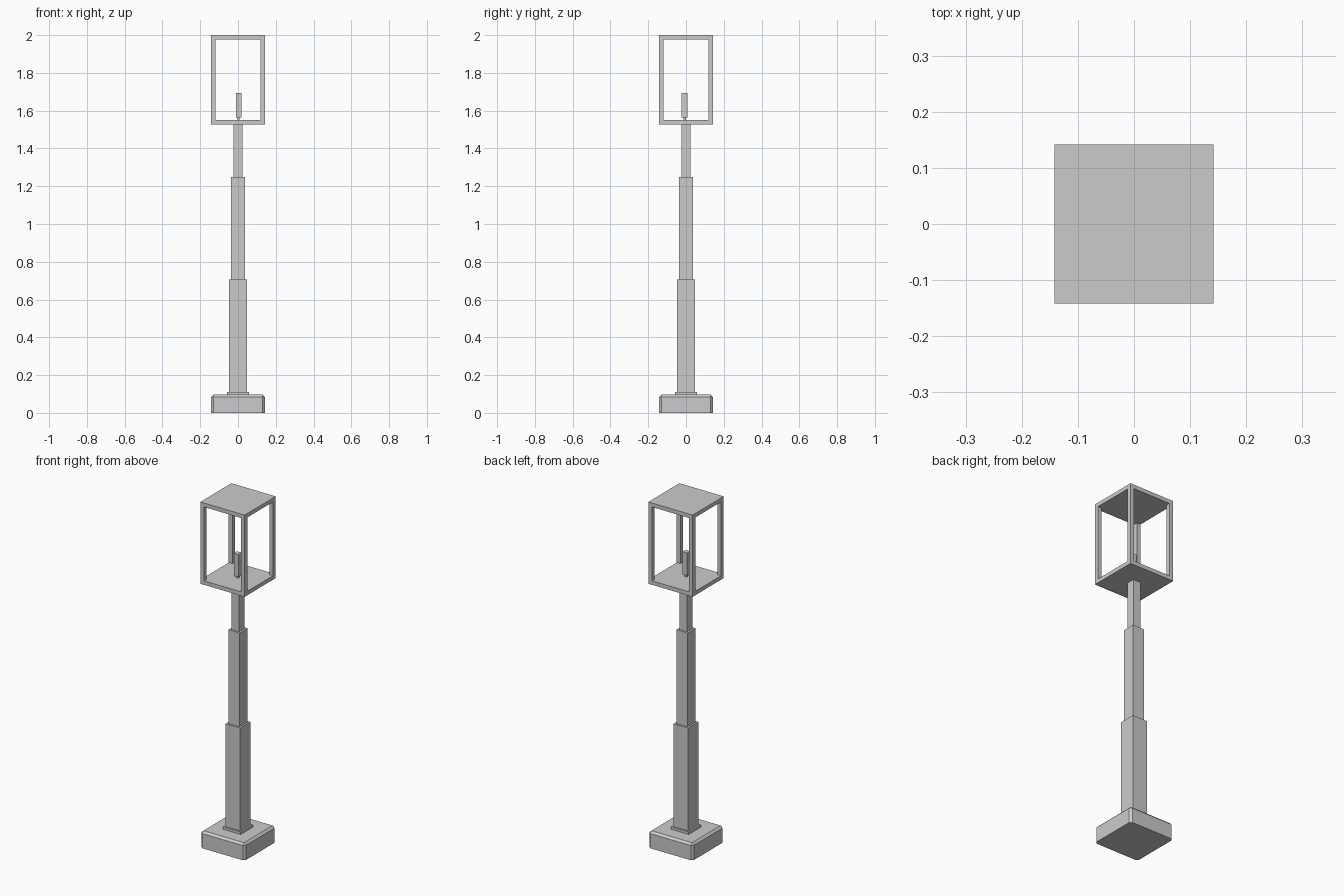
import bpy, bmesh

if "Cube" in bpy.data.objects:
    bpy.data.objects.remove(bpy.data.objects["Cube"])


def box(name, half, z0, z1, x=0.0, y=0.0, bevel=0.0):
    """Square upright box; the bevel skips the bottom edges."""
    bm = bmesh.new()
    bmesh.ops.create_cube(bm, size=1.0)
    for v in bm.verts:
        v.co.x *= 2 * half
        v.co.y *= 2 * half
        v.co.z = z1 if v.co.z > 0 else z0
    if bevel:
        edges = [e for e in bm.edges if max(v.co.z for v in e.verts) > z0 + 1e-5]
        bmesh.ops.bevel(bm, geom=edges, offset=bevel, segments=1,
                        affect='EDGES', profile=0.5)
    me = bpy.data.meshes.new(name)
    bm.to_mesh(me)
    bm.free()
    ob = bpy.data.objects.new(name, me)
    ob.location = (x, y, 0)
    bpy.context.collection.objects.link(ob)
    return ob


# Foot block with chamfered corners, and the collar on it
box("base", 0.142, 0.0, 0.097, bevel=0.012)
box("collar", 0.057, 0.097, 0.111)

# Pole in three narrowing sections
box("pole_lower", 0.047, 0.111, 0.706)
box("pole_middle", 0.036, 0.706, 1.249)
box("pole_upper", 0.024, 1.249, 1.527)

# Lantern floor, roof and corner posts
R, T = 0.142, 0.012
box("lantern_floor", R, 1.527, 1.55)
box("lantern_roof", R, 1.977, 2.0)
for sx, side in ((-1, "left"), (1, "right")):
    for sy, end in ((-1, "front"), (1, "back")):
        box(f"lantern_post_{end}_{side}", T, 1.55, 1.977, sx * (R - T), sy * (R - T))

# Lamp standing slightly off centre on a thin stem
box("lamp_stem", 0.006, 1.55, 1.563, 0.003, -0.007)
box("lamp", 0.015, 1.563, 1.693, 0.004, -0.008)
